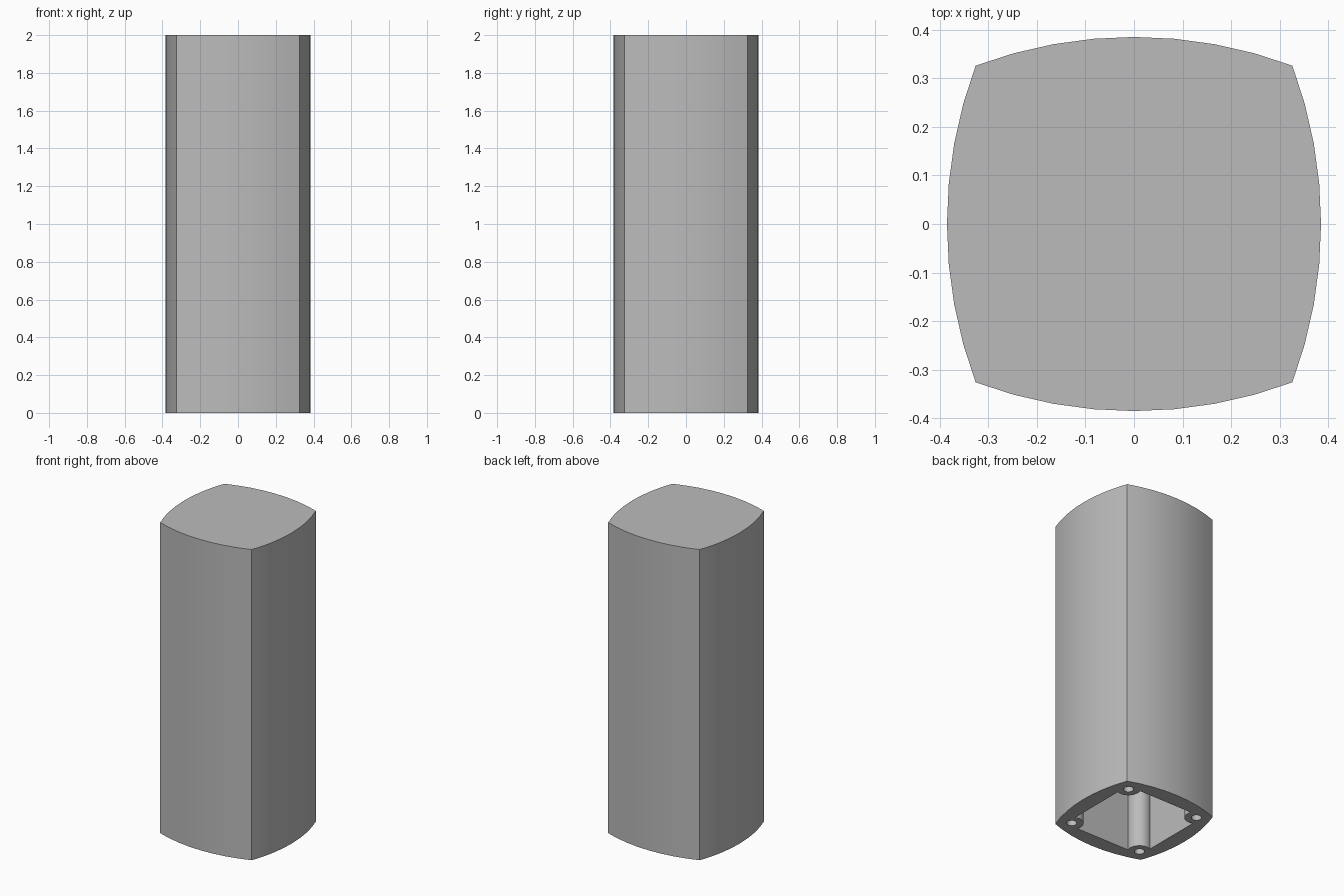
import bpy
import bmesh
from math import acos, asin, cos, sin, pi, radians

old = bpy.data.objects.get("Cube")
if old:
    bpy.data.objects.remove(old, do_unlink=True)

HEIGHT = 2.0
CORNER = 0.326         # half distance between corners
BULGE = 0.385          # half width at the middle of a side
WALL = 0.285           # half width of the cavity
CAVITY_TOP = 1.9
BOSS, BOSS_R = 0.258, 0.07
HOLE_R, HOLE_DEPTH = 0.03, 0.6


def arc(cx, cy, r, a0, a1, n):
    return [(cx + r * cos(a0 + (a1 - a0) * i / n),
             cy + r * sin(a0 + (a1 - a0) * i / n)) for i in range(n + 1)]


def four_turns(points):
    out, pts = [], points
    for _ in range(4):
        out += pts
        pts = [(-y, x) for x, y in pts]
    return out


def ring(points, z):
    verts = [bm.verts.new((x, y, z)) for x, y in points]
    edges = [bm.edges.new((v, verts[i - 1])) for i, v in enumerate(verts)]
    return verts, edges


def prism(points, top):
    """Walls rising from the base and a flat end; returns the base edges."""
    low, low_edges = ring(points, 0)
    high, _ = ring(points, top)
    for i in range(len(low)):
        bm.faces.new((low[i - 1], low[i], high[i], high[i - 1]))
    bm.faces.new(high)
    return low_edges


bm = bmesh.new()

# Outer shell: four shallow arcs meeting at sharp corners
sag = BULGE - CORNER
radius = (CORNER ** 2 + sag ** 2) / (2 * sag)
half = asin(CORNER / radius)
side = arc(BULGE - radius, 0, radius, -half, half, 8)[:-1]
base_edges = prism(four_turns(side), HEIGHT)

# Square cavity, indented by a round screw boss in each corner
start = -acos((WALL - BOSS) / BOSS_R)
boss = arc(BOSS, BOSS, BOSS_R, start, -1.5 * pi - start, 12)
base_edges += prism(four_turns(boss), CAVITY_TOP)

# Screw holes
for sx in (-1, 1):
    for sy in (-1, 1):
        hole = arc(sx * BOSS, sy * BOSS, HOLE_R, 0, 2 * pi, 16)[:-1]
        base_edges += prism(hole, HOLE_DEPTH)

# Bottom rim around all the openings
bmesh.ops.triangle_fill(bm, edges=base_edges, use_beauty=True, normal=(0, 0, -1))
bmesh.ops.recalc_face_normals(bm, faces=bm.faces)

mesh = bpy.data.meshes.new("hollow_leg")
bm.to_mesh(mesh)
bm.free()
leg = bpy.data.objects.new("hollow_leg", mesh)
bpy.context.collection.objects.link(leg)

# Plain grey material
grey = bpy.data.materials.new("plain grey")
grey.use_nodes = True
grey.diffuse_color = (0.5, 0.5, 0.5, 1)
grey.node_tree.nodes["Principled BSDF"].inputs["Base Color"].default_value = (0.5, 0.5, 0.5, 1)
mesh.materials.append(grey)

bpy.ops.object.select_all(action='DESELECT')
leg.select_set(True)
bpy.context.view_layer.objects.active = leg
bpy.ops.object.shade_smooth_by_angle(angle=radians(30))
